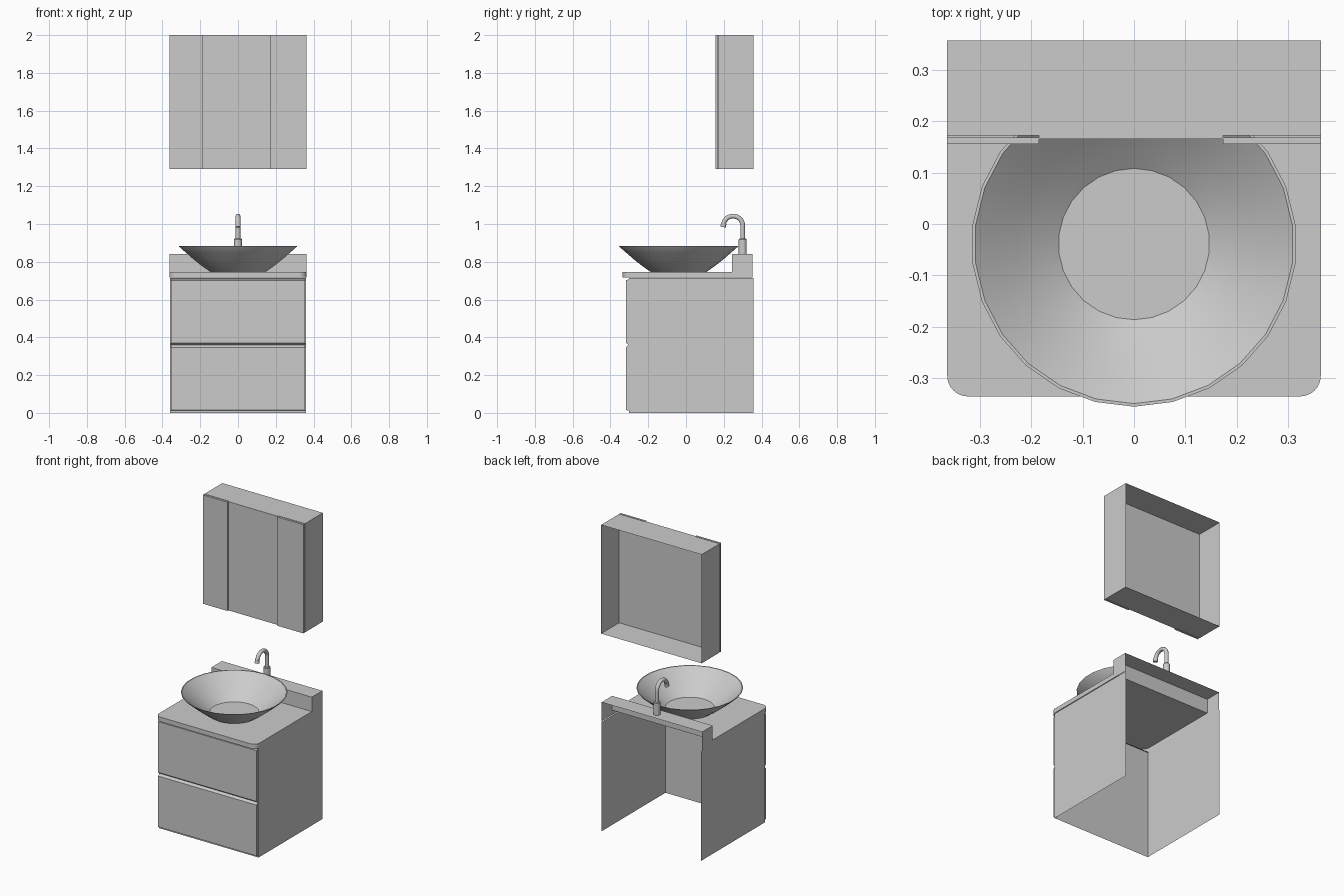
import bpy, bmesh, math
from mathutils import Vector

if "Cube" in bpy.data.objects:
    bpy.data.objects.remove(bpy.data.objects["Cube"])


def finish(name, bm, smooth=False, recalc=True):
    if recalc:
        bmesh.ops.recalc_face_normals(bm, faces=bm.faces)
    me = bpy.data.meshes.new(name)
    bm.to_mesh(me)
    bm.free()
    ob = bpy.data.objects.new(name, me)
    bpy.context.collection.objects.link(ob)
    if smooth:
        bpy.ops.object.select_all(action='DESELECT')
        ob.select_set(True)
        bpy.context.view_layer.objects.active = ob
        bpy.ops.object.shade_smooth_by_angle(angle=math.radians(35))
    return ob


def box(name, x0, x1, y0, y1, z0, z1, open_dirs=()):
    """Box from its limits; faces whose normal is in open_dirs are left out."""
    bm = bmesh.new()
    bmesh.ops.create_cube(bm, size=1)
    for v in bm.verts:
        v.co = (x0 + (v.co.x + .5) * (x1 - x0),
                y0 + (v.co.y + .5) * (y1 - y0),
                z0 + (v.co.z + .5) * (z1 - z0))
    bm.normal_update()
    gone = [f for f in bm.faces
            if any(f.normal.dot(Vector(d)) > .9 for d in open_dirs)]
    bmesh.ops.delete(bm, geom=gone, context='FACES')
    return finish(name, bm, recalc=False)


def extrude_x(name, profile, x0, x1):
    """Solid from a (y, z) profile extended along x."""
    bm = bmesh.new()
    a = [bm.verts.new((x0, y, z)) for y, z in profile]
    b = [bm.verts.new((x1, y, z)) for y, z in profile]
    bm.faces.new(a)
    bm.faces.new(b[::-1])
    for i in range(len(a)):
        j = (i + 1) % len(a)
        bm.faces.new((a[i], a[j], b[j], b[i]))
    return finish(name, bm)


def lathe(name, profile, cx, cy, n):
    """Turned part from an (r, z) profile; both ends are capped."""
    bm = bmesh.new()
    rings = [[bm.verts.new((cx + r * math.sin(2 * math.pi * i / n),
                            cy - r * math.cos(2 * math.pi * i / n), z))
              for i in range(n)] for r, z in profile]
    for a, b in zip(rings, rings[1:]):
        for i in range(n):
            j = (i + 1) % n
            bm.faces.new((a[i], a[j], b[j], b[i]))
    bm.faces.new(rings[0])
    bm.faces.new(rings[-1])
    return finish(name, bm, smooth=True)


def tube(name, path, n=16):
    """Round tube through (y, z, radius) stations in the x = 0 plane."""
    bm = bmesh.new()
    rings = []
    for i, (y, z, r) in enumerate(path):
        p, q = path[max(i - 1, 0)], path[min(i + 1, len(path) - 1)]
        t = Vector((0, q[0] - p[0], q[1] - p[1])).normalized()
        side = Vector((1, 0, 0)).cross(t)
        rings.append([bm.verts.new(Vector((0, y, z))
                      + r * (math.cos(2 * math.pi * k / n) * Vector((1, 0, 0))
                             + math.sin(2 * math.pi * k / n) * side))
                      for k in range(n)])
    for a, b in zip(rings, rings[1:]):
        for k in range(n):
            m = (k + 1) % n
            bm.faces.new((a[k], a[m], b[m], b[k]))
    bm.faces.new(rings[0])
    bm.faces.new(rings[-1])
    return finish(name, bm, smooth=True)


W, BACK = .363, .357
TO_WALL, UP, DOWN = (0, 1, 0), (0, 0, 1), (0, 0, -1)

# Vanity carcass: front and two sides, open to the wall, top and floor
box("vanity_carcass", -.36, .36, -.302, BACK, 0, .715, (TO_WALL, UP, DOWN))

# Drawer fronts with slanted finger-pull edges
extrude_x("lower_drawer", [(-.302, .012), (-.317, .015), (-.317, .347),
                           (-.304, .36), (-.302, .36)], -.355, .355)
extrude_x("upper_drawer", [(-.302, .36), (-.304, .36), (-.317, .371),
                           (-.317, .702), (-.302, .708)], -.355, .355)

# Countertop: sheet with rounded front corners, rim and front lip
bm = bmesh.new()
R, FRONT = .04, -.335
arc = [(W - R + R * math.cos(a), FRONT + R - R * math.sin(a))
       for a in (math.pi / 2 * i / 8 for i in range(9))]
arc = [(-x, y) for x, y in arc] + arc[::-1]
outline = [(-W, .352), (-W, .243)] + arc + [(W, .243), (W, .352)]
top = [bm.verts.new((x, y, .746)) for x, y in outline]
low = [bm.verts.new((x, y, .716)) for x, y in outline]
for i in range(len(top) - 1):
    bm.faces.new((low[i], low[i + 1], top[i + 1], top[i]))
bm.faces.new(top[1:-1])
bm.faces.new(low[2:-2][::-1])
finish("countertop", bm, smooth=True, recalc=False)

# Raised back ledge, hollow towards the wall
box("back_ledge", -W, W, .243, .352, .746, .84, (TO_WALL, DOWN))

# Vessel basin
lathe("basin", [(.147, .746), (.19, .776), (.235, .811), (.28, .85),
                (.314, .88), (.316, .883), (.310, .883),
                (.272, .851), (.228, .813), (.185, .779), (.147, .752)],
      0, -.039, 26)

# Tap: base collar, swan neck and tip
lathe("tap_base", [(.021, .84), (.021, .918), (.018, .922)], 0, .30, 20)
CY, CZ, RA = .249, .991, .051
neck = [(.30, .92, .0125), (.30, .96, .0125)]
for i in range(15):
    a = math.radians(168) * i / 14
    neck.append((CY + RA * math.cos(a), CZ + RA * math.sin(a), .0125))
tube("tap_neck", neck)
ey, ez, _ = neck[-1]
tube("tap_tip", [(ey + .001, ez + .003, .0145), (ey - .003, ez - .018, .0145)])

# Mirror cabinet: shell open to the wall, centre mirror, side doors
Z0, Z1 = 1.29, 2.0
box("mirror_cabinet", -W, W, .172, BACK, Z0, Z1, (TO_WALL,))
box("centre_mirror", -.185, .173, .165, .172, Z0, Z1)
for name, x0, x1 in (("left_mirror_door", -W, -.185),
                     ("right_mirror_door", .173, W)):
    box(name, x0, x1, .155, .168, Z0, Z1)
